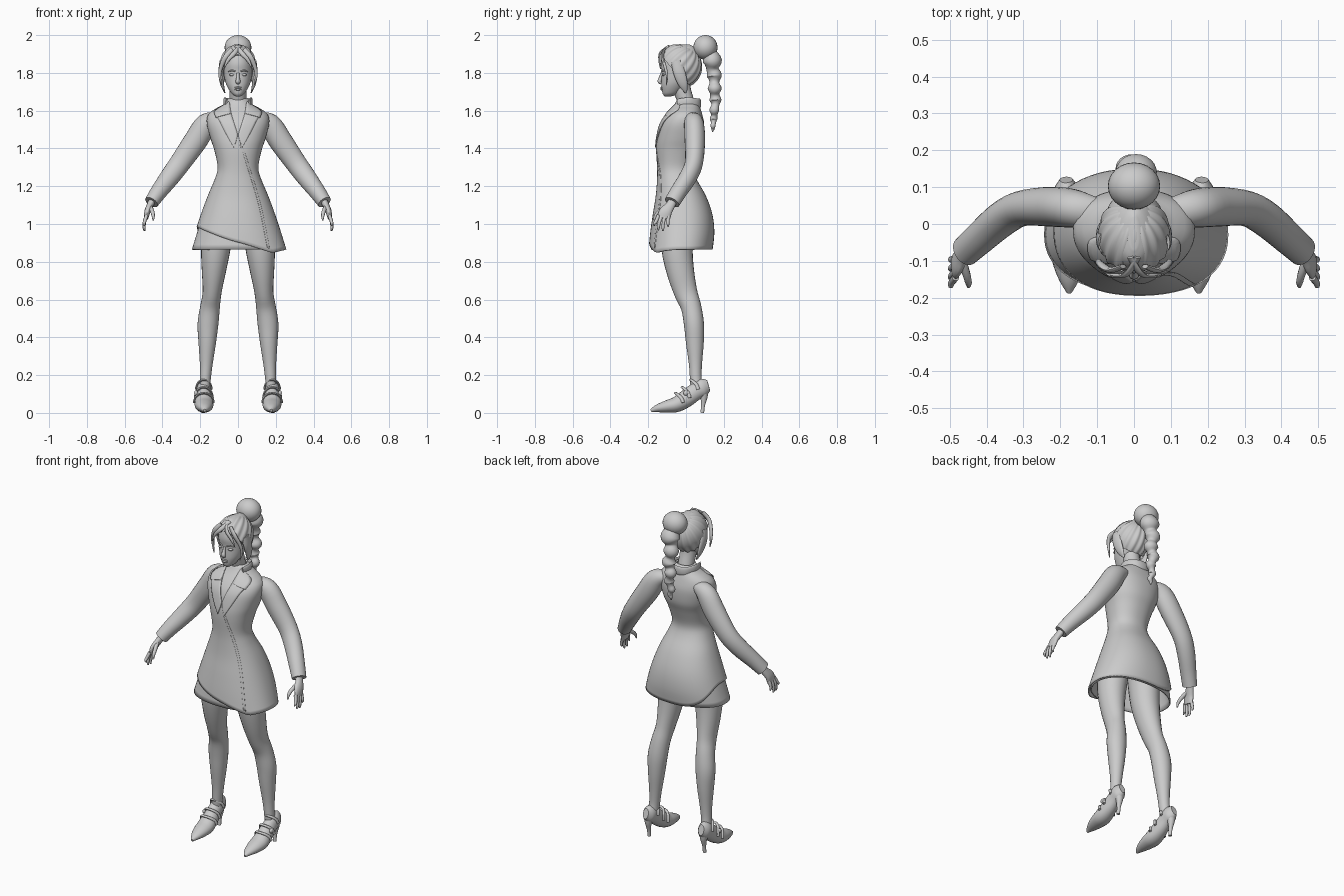
import bpy, bmesh, math
from mathutils import Vector
from mathutils.bvhtree import BVHTree

grey = bpy.data.materials.new("plain grey")
grey.diffuse_color = (0.6, 0.6, 0.6, 1)
X, Y, Z = Vector((1, 0, 0)), Vector((0, 1, 0)), Vector((0, 0, 1))


def make(name, verts, faces, angle=50):
    me = bpy.data.meshes.new(name)
    me.from_pydata([tuple(v) for v in verts], [], faces)
    bm = bmesh.new()
    bm.from_mesh(me)
    bmesh.ops.recalc_face_normals(bm, faces=bm.faces)
    bm.to_mesh(me)
    bm.free()
    me.shade_smooth()
    me.set_sharp_from_angle(angle=math.radians(angle))
    me.materials.append(grey)
    ob = bpy.data.objects.new(name, me)
    bpy.context.collection.objects.link(ob)
    return ob


def bridge(rings, cap=True):
    n = len(rings[0])
    verts = [v for r in rings for v in r]
    faces = [(i * n + j, i * n + (j + 1) % n, (i + 1) * n + (j + 1) % n, (i + 1) * n + j)
             for i in range(len(rings) - 1) for j in range(n)]
    if cap:
        faces += [tuple(range(n)), tuple(range(len(verts) - n, len(verts)))]
    return verts, faces


def curve(pts, steps=4):
    """Catmull-Rom resampling of number tuples."""
    p = [pts[0]] + list(pts) + [pts[-1]]
    out = []
    for i in range(1, len(p) - 2):
        for k in range(steps):
            t = k / steps
            out.append([0.5 * (2 * b + (c - a) * t + (2 * a - 5 * b + 4 * c - d) * t * t
                               + (3 * b - a - 3 * c + d) * t ** 3)
                        for a, b, c, d in zip(*p[i - 1:i + 3])])
    return out + [list(pts[-1])]


def tube(name, pts, ref=Y, n=20, steps=4, s=1):
    """Swept ellipse; points are x, y, z, half width, half depth."""
    path = curve(pts, steps)
    rings = []
    for i, q in enumerate(path):
        a, b = path[max(i - 1, 0)], path[min(i + 1, len(path) - 1)]
        t = (Vector(b[:3]) - Vector(a[:3])).normalized()
        u = ref.cross(t).normalized()
        v = t.cross(u)
        ring = []
        for j in range(n):
            w = math.tau * j / n
            c = Vector(q[:3]) + u * max(q[3], .001) * math.cos(w) + v * max(q[4], .001) * math.sin(w)
            ring.append((c.x * s, c.y, c.z))
        rings.append(ring)
    return make(name, *bridge(rings))


def ball(name, c, r, fn=None):
    rings = []
    for i in range(17):
        p = max(.02, min(math.pi - .02, math.pi * i / 16))
        rings.append([(c[0] + r[0] * math.sin(p) * math.cos(math.tau * j / 24),
                       c[1] + r[1] * math.sin(p) * math.sin(math.tau * j / 24),
                       c[2] + r[2] * math.cos(p)) for j in range(24)])
    return make(name, *bridge(rings))


def outline(prof, z):
    """Interpolated half width, front y, back y at a height."""
    for a, b in zip(prof, prof[1:]):
        if b[0] <= z <= a[0]:
            t = (a[0] - z) / (a[0] - b[0])
            return [p + (q - p) * t for p, q in zip(a[1:], b[1:])]
    return prof[0][1:] if z > prof[0][0] else prof[-1][1:]


def on_outline(prof, z, a, grow=0.0, e=0.9):
    rx, f, b = outline(prof, z)
    c, s = math.cos(a), math.sin(a)
    return ((rx + grow) * math.copysign(abs(c) ** e, c),
            (f + b) / 2 + ((b - f) / 2 + grow) * math.copysign(abs(s) ** e, s), z)


# Jacket: height, half width, front y, back y
jacket_profile = curve([
    (1.665, .052, -.045, .05), (1.635, .075, -.06, .068), (1.61, .12, -.08, .077),
    (1.58, .158, -.105, .086), (1.53, .165, -.135, .096), (1.45, .145, -.154, .09),
    (1.39, .125, -.158, .068), (1.30, .108, -.153, .042), (1.24, .122, -.153, .055),
    (1.15, .16, -.16, .105), (1.05, .197, -.176, .14), (.95, .23, -.19, .15),
    (.845, .262, -.2, .138)], 5)


def hem(a):
    c, s = math.cos(a), math.sin(a)
    if s >= 0:
        return .865 + .12 * max(0, -c) ** 3
    p = .25 * c
    return .985 - .137 * (p + .25) / .42 if p < .17 else .848 + .017 * (p - .17) / .08


N = 64
angles = [math.tau * j / N for j in range(N)]
rings = [[on_outline(jacket_profile, 1.665 - .465 * i / 28, a) for a in angles] for i in range(28)]
rings += [[on_outline(jacket_profile, 1.2 + (hem(a) - 1.2) * i / 16, a) for a in angles]
          for i in range(17)]
jv, jf = bridge(rings, False)
tree = BVHTree.FromPolygons(jv, jf)
jacket = make("jacket", jv, jf)
# Inner wrap panel that shows below the slanted hem
rings = [[on_outline(jacket_profile, 1.08 - .215 * i / 8, a, -.012) for a in angles] for i in range(9)]
skirt = make("inner_skirt", *bridge(rings, False))
for ob in (jacket, skirt):
    m = ob.modifiers.new("cloth", 'SOLIDIFY')
    m.thickness, m.offset = .008, -1


def plate(name, inner, outer, lift=.006, s=1):
    """Thin cloth strip laid on the jacket front between two x, z edges."""
    a, b, verts, cols = curve(inner, 6), curve(outer, 6), [], 6
    for p, q in zip(a, b):
        for k in range(cols + 1):
            x, z = [u + (v - u) * k / cols for u, v in zip(p, q)]
            hit = tree.ray_cast(Vector((x * s, -1, z)), Y)[0]
            verts.append((x * s, (hit.y if hit else -.05) - lift, z))
    w = cols + 1
    faces = [(i * w + k, i * w + k + 1, (i + 1) * w + k + 1, (i + 1) * w + k)
             for i in range(len(a) - 1) for k in range(cols)]
    ob = make(name, verts, faces)
    ob.modifiers.new("cloth", 'SOLIDIFY').thickness = .005


# Lapels, collar and overlapping front edge
for s, side in ((1, "left"), (-1, "right")):
    plate(side + "_lapel", [(.046, 1.645), (.034, 1.58), (.016, 1.52), (.003, 1.47), (.02, 1.41)],
          [(.075, 1.63), (.115, 1.585), (.095, 1.54), (.065, 1.48), (.022, 1.405)], s=s)
    plate(side + "_collar_leaf", [(.05, 1.65), (.042, 1.61), (.04, 1.585)],
          [(.078, 1.63), (.125, 1.60), (.118, 1.565)], .009, s)
plate("front_overlap", [(.01, 1.42), (.05, 1.3), (.11, 1.1), (.155, .875)],
      [(.022, 1.42), (.062, 1.3), (.122, 1.1), (.168, .87)], .002)
tube("back_collar", [(-.062, -.045, 1.64, .005, .022), (-.072, .01, 1.645, .006, .025),
                     (-.045, .06, 1.64, .006, .025), (0, .074, 1.638, .006, .026),
                     (.045, .06, 1.64, .006, .025), (.072, .01, 1.645, .006, .025),
                     (.062, -.045, 1.64, .005, .022)], Z, 12)

# Neck and head
tube("neck", [(0, .012, 1.54, .06, .055), (0, .0, 1.64, .046, .045), (0, -.02, 1.71, .045, .046),
              (0, -.03, 1.77, .045, .05)])
face = curve([(1.95, .012, -.07, .02), (1.935, .04, -.1, .045), (1.90, .066, -.122, .065),
              (1.85, .077, -.134, .07), (1.805, .077, -.129, .06), (1.76, .069, -.13, .03),
              (1.73, .058, -.13, .0), (1.70, .041, -.126, -.03), (1.685, .028, -.121, -.05),
              (1.674, .010, -.11, -.085)], 4)
make("head", *bridge([[on_outline(face, r[0], math.tau * j / 32, 0, .95) for j in range(32)] for r in face]))
tube("nose", [(0, -.126, 1.80, .007, .008), (0, -.133, 1.775, .009, .010),
              (0, -.14, 1.755, .013, .011), (0, -.131, 1.745, .010, .007)], n=12)
for z, h in ((1.722, .005), (1.713, .006)):
    ball("lip", (0, -.128, z), (.019, .008, h))
for s in (1, -1):
    ball("eye", (s * .032, -.117, 1.79), (.015, .011, .007))
    tube("brow", [(.014, -.128, 1.808, .004, .003), (.032, -.126, 1.813, .004, .004),
                  (.052, -.112, 1.807, .002, .002)], Z, 8, s=s)
    ball("ear", (s * .079, -.025, 1.78), (.012, .02, .032))

# Hair swept in ridges toward the high tail
pole, across = Vector((0, .6, .8)), Vector((0, -.8, .6))
rings = []
for i in range(25):
    ring = []
    for j in range(96):
        a = math.tau * j / 96
        end = math.radians(104 - 9 * math.cos(a) + 7 * abs(math.sin(a)))
        p = max(.03, end * i / 24)
        d = pole * math.cos(p) + (across * math.cos(a) + X * math.sin(a)) * math.sin(p)
        k = 1 + .03 * math.sin(p) * math.sin(16 * a + 1.5 * p)
        ring.append((.096 * k * d.x, -.03 + .113 * k * d.y, 1.835 + .115 * k * d.z))
    rings.append(ring)
make("hair_cap", *bridge(rings))
for s in (1, -1):
    tube("side_lock", [(.03, -.115, 1.925, .012, .006), (.065, -.125, 1.885, .014, .008),
                       (.09, -.11, 1.83, .011, .008), (.096, -.1, 1.78, .007, .006),
                       (.086, -.105, 1.735, .002, .002)], n=10, s=s)
    tube("temple_hair", [(.08, -.05, 1.86, .018, .03), (.09, -.035, 1.8, .014, .032),
                         (.084, -.015, 1.74, .01, .025), (.07, .0, 1.695, .003, .006)], n=14, s=s)
    tube("fringe", [(-.01, -.09, 1.942, .01, .006), (.02, -.136, 1.905, .012, .006),
                    (.055, -.14, 1.865, .009, .006), (.075, -.135, 1.82, .002, .002)], n=10, s=s)
ball("hair_bun", (0, .103, 1.935), (.071, .064, .065))
lobes = [(.14, 1.862, .056), (.15, 1.785, .044), (.152, 1.717, .041), (.156, 1.657, .035),
         (.15, 1.603, .029), (.146, 1.555, .022), (.143, 1.52, .015)]
tail = [(0, .125, 1.905, .04, .036)]
for i, (y, z, r) in enumerate(lobes):
    nz = lobes[i + 1][1] if i < 6 else 1.488
    sway = .006 * (-1) ** i
    tail += [(sway, y, z, r, r * .9), (0, y, (z + nz) / 2, r * .6, r * .58)]
tube("ponytail", tail + [(0, .14, 1.488, .003, .003)], n=24)

for s, side in ((1, "left"), (-1, "right")):
    # Sleeve and cuff
    tube(side + "_sleeve", [(.10, .03, 1.56, .03, .04), (.165, .042, 1.53, .058, .052),
                            (.225, .047, 1.44, .062, .054), (.305, .042, 1.325, .056, .048),
                            (.36, .012, 1.25, .052, .047), (.42, -.04, 1.17, .044, .044),
                            (.458, -.074, 1.115, .038, .042)], s=s, n=24)
    # Hand
    tube(side + "_palm", [(.445, -.062, 1.14, .02, .024), (.465, -.082, 1.10, .018, .025),
                          (.48, -.108, 1.065, .016, .034), (.486, -.118, 1.03, .011, .034)], s=s, n=16)
    for y0, y1, z1 in ((-.145, -.168, .99), (-.128, -.146, .967), (-.11, -.122, .963), (-.092, -.095, .985)):
        tube(side + "_finger", [(.484, y0, 1.045, .010, .010), (.495, (y0 + y1) / 2 - .003, 1.012, .009, .009),
                                (.497, y1, z1 + .012, .007, .007), (.493, y1, z1, .003, .003)], s=s, n=10)
    tube(side + "_thumb", [(.468, -.095, 1.095, .012, .012), (.455, -.135, 1.07, .011, .011),
                           (.449, -.16, 1.045, .009, .009), (.449, -.17, 1.02, .004, .004)], s=s, n=10)
    # Leg
    tube(side + "_leg", [(.105, -.045, 1.02, .085, .095), (.118, -.047, .87, .078, .083),
                         (.128, -.03, .75, .064, .073), (.137, -.002, .64, .05, .062),
                         (.148, .027, .56, .052, .054), (.159, .042, .47, .055, .053),
                         (.163, .047, .37, .046, .047), (.168, .05, .26, .034, .035),
                         (.173, .052, .18, .029, .031), (.178, .06, .11, .028, .036)], n=24, s=s)
    # Pointed shoe, heel and straps
    tube(side + "_shoe", [(.176, -.186, .012, .007, .008), (.176, -.15, .024, .028, .021),
                          (.178, -.10, .034, .044, .033), (.18, -.05, .045, .050, .041),
                          (.181, 0, .075, .044, .046), (.182, .05, .112, .037, .046),
                          (.183, .09, .135, .036, .048), (.184, .12, .145, .018, .03)], Z, 20, s=s)
    tube(side + "_heel", [(.184, .09, .125, .032, .03), (.184, .095, .085, .02, .02),
                          (.184, .09, .04, .011, .011), (.184, .086, 0, .010, .010)], n=14, s=s)
    for y, z, w, h in ((-.035, .055, .052, .05), (.0, .08, .047, .056), (.045, .125, .041, .05)):
        loop = [(.181 + w * math.cos(t), y + .02 * math.cos(t * 2), z + h * math.sin(t), .006, .009)
                for t in (math.pi * k / 6 for k in range(7))]
        tube(side + "_strap", loop, Y, 8, 2, s)
    ball(side + "_buckle", (s * .222, .0, .105), (.01, .014, .014))
